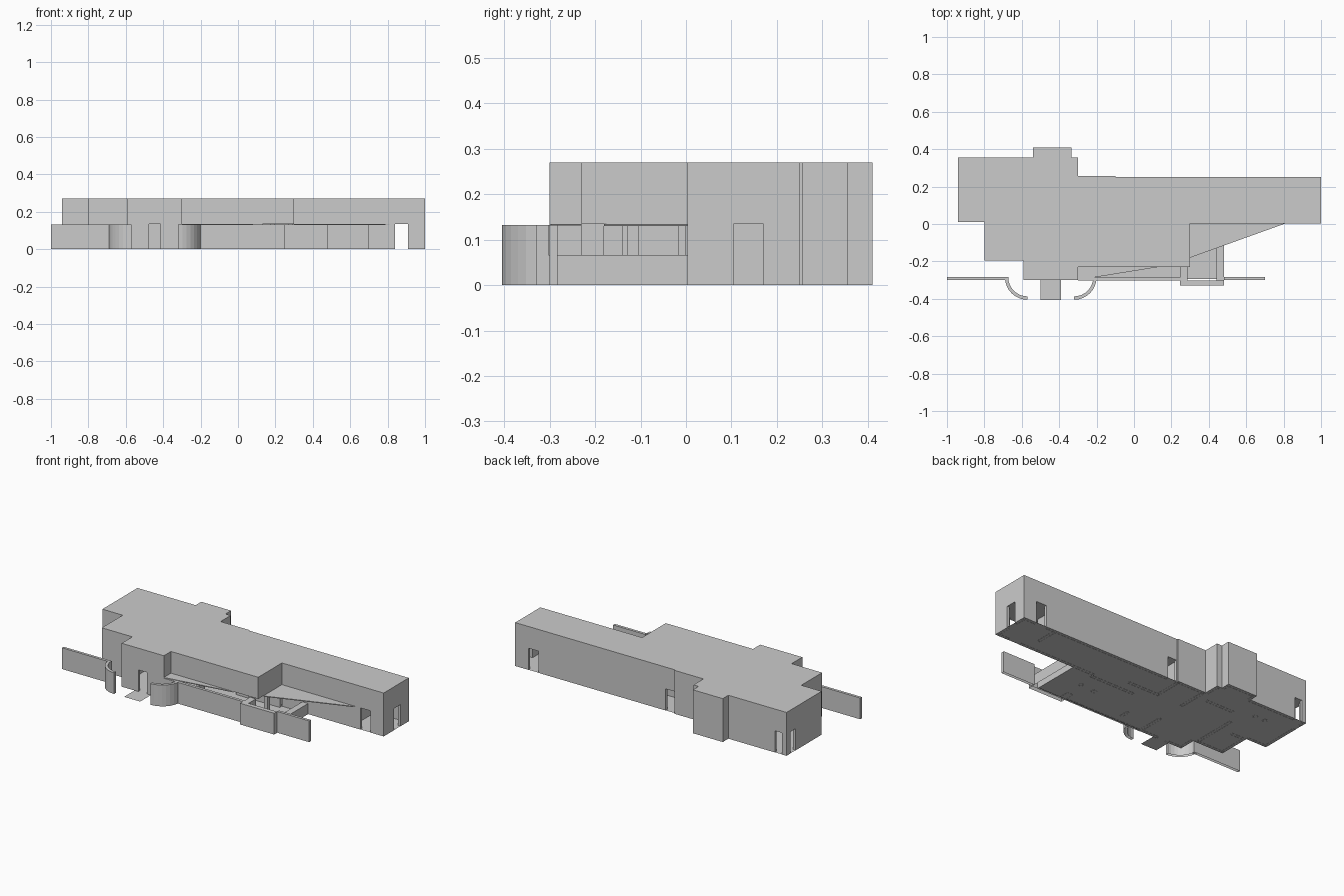
import bpy, bmesh, math

if "Cube" in bpy.data.objects:
    bpy.data.objects.remove(bpy.data.objects["Cube"])

H, TOP, T = 0.135, 0.27, 0.018


def prism(name, pts, z0, z1, bottom=True):
    """Extrude a plan outline from z0 to z1."""
    bm = bmesh.new()
    base = bm.faces.new([bm.verts.new((x, y, z0)) for x, y in pts])
    if z1 > z0:
        r = bmesh.ops.extrude_face_region(bm, geom=[base], use_keep_orig=True)
        for v in r["geom"]:
            if isinstance(v, bmesh.types.BMVert):
                v.co.z = z1
        bmesh.ops.recalc_face_normals(bm, faces=bm.faces[:])
        if not bottom:
            low = [f for f in bm.faces if all(v.co.z < z0 + 1e-5 for v in f.verts)]
            bmesh.ops.delete(bm, geom=low, context='FACES_ONLY')
    else:
        bm.normal_update()
        if base.normal.z < 0:
            base.normal_flip()
    me = bpy.data.meshes.new(name)
    bm.to_mesh(me)
    bm.free()
    ob = bpy.data.objects.new(name, me)
    bpy.context.collection.objects.link(ob)
    return ob


def box(name, x0, x1, y0, y1, z1=H, z0=0.0):
    return prism(name, [(x0, y0), (x1, y0), (x1, y1), (x0, y1)], z0, z1, False)


def wall(name, p, q, gaps=()):
    """Wall from p to q, thickened to the right, with door gaps (world coordinate pairs)."""
    L = math.dist(p, q)
    d = ((q[0] - p[0]) / L, (q[1] - p[1]) / L)
    n = (d[1] * T, -d[0] * T)
    ax = 0 if abs(d[0]) > 0.5 else 1
    cuts = [0, L]
    for g in gaps:
        cuts += [abs(c - p[ax]) for c in g]
    cuts.sort()
    for a, b in zip(cuts[::2], cuts[1::2]):
        s = (p[0] + d[0] * a, p[1] + d[1] * a)
        e = (p[0] + d[0] * b, p[1] + d[1] * b)
        prism(name, [s, e, (e[0] + n[0], e[1] + n[1]), (s[0] + n[0], s[1] + n[1])], 0, H, False)


# upper storey mass with flat roof
shell = [(-.94, .01), (-.94, .355), (-.54, .355), (-.54, .41), (-.335, .41), (-.335, .355),
         (-.30, .355), (-.30, .257), (-.10, .257), (-.10, .25), (1, .25), (1, .003)]
front = [(-.30, -.30), (-.59, -.30), (-.59, -.195), (-.80, -.195), (-.80, .01)]
prism("upper_storey", shell + [(.30, .003), (.30, -.23), (-.30, -.23)] + front, H, TOP)

# ground floor perimeter walls with door openings
doors = {0: [(.265, .315)], 1: [(-.91, -.86)], 8: [(-.24, -.18)],
         9: [], 7: [], 10: [(.105, .17)], 11: [(.84, .91)], 13: [(-.475, -.415)]}
doors[9] = [(.84, .91), (-.095, -.035)]
outline = shell + [(.30, .003)] + front
for i, p in enumerate(outline):
    q = outline[(i + 1) % len(outline)]
    if i == 12:
        continue            # open side under the overhang
    wall("ground_wall", p, q, doors.get(i, ()))

# ground floor slab and entrance mat
prism("ground_floor", shell + [(.44, .003), (.44, -.295), (-.30, -.295)] + front, 0.001, 0.001)
prism("entrance_mat", [(-.5, -.405), (-.39, -.405), (-.39, -.30), (-.5, -.30)], 0.001, 0.001)

# low angled canopies
prism("east_canopy", [(.30, .003), (.30, -.18), (.81, .003)], H - .005, H)
prism("south_canopy", [(-.30, -.30), (-.18, -.28), (.13, -.23), (-.30, -.23)], H - .005, H)

# straight garden walls
box("west_garden_wall", -1, -.67, -.30, -.283, .132)
box("south_wall", -.30, .245, -.303, -.285, .132)
box("east_garden_wall", .48, .70, -.30, -.283, .132)

# projecting terrace bay with low side parapet
box("bay_front", .245, .48, -.33, -.303, .132)
box("bay_side", .245, .285, -.303, -.23, .132)
box("low_parapet", .44, .48, -.303, .003, .066)

# curved entrance wings
for name, cx, s in (("west_curved_wing", -.57, -1), ("east_curved_wing", -.32, 1)):
    arc = [math.radians(90 * k / 8) for k in range(9)]
    pts = [(cx + s * .12 * math.cos(a), -.285 - .12 * math.sin(a)) for a in arc]
    pts += [(cx + s * .102 * math.cos(a), -.285 - .102 * math.sin(a)) for a in reversed(arc)]
    prism(name, pts, 0, .132, False)

# interior partitions
for x, y0, y1 in ((-.62, -.19, .10), (-.30, .06, .25), (-.12, .08, .25),
                  (-.30, -.30, -.12), (.76, .10, .25)):
    box("partition", x, x + T, y0, y1)
for y, x0, x1 in ((.01, -.80, -.70), (.08, -.12, .10), (.20, -.55, -.36), (.0, .0, .30)):
    box("partition", x0, x1, y - T, y)

# columns
for x, y in ((.27, -.13), (.17, -.14), (-.69, .22), (-.76, .22)):
    box("column", x, x + .025, y, y + .025)
